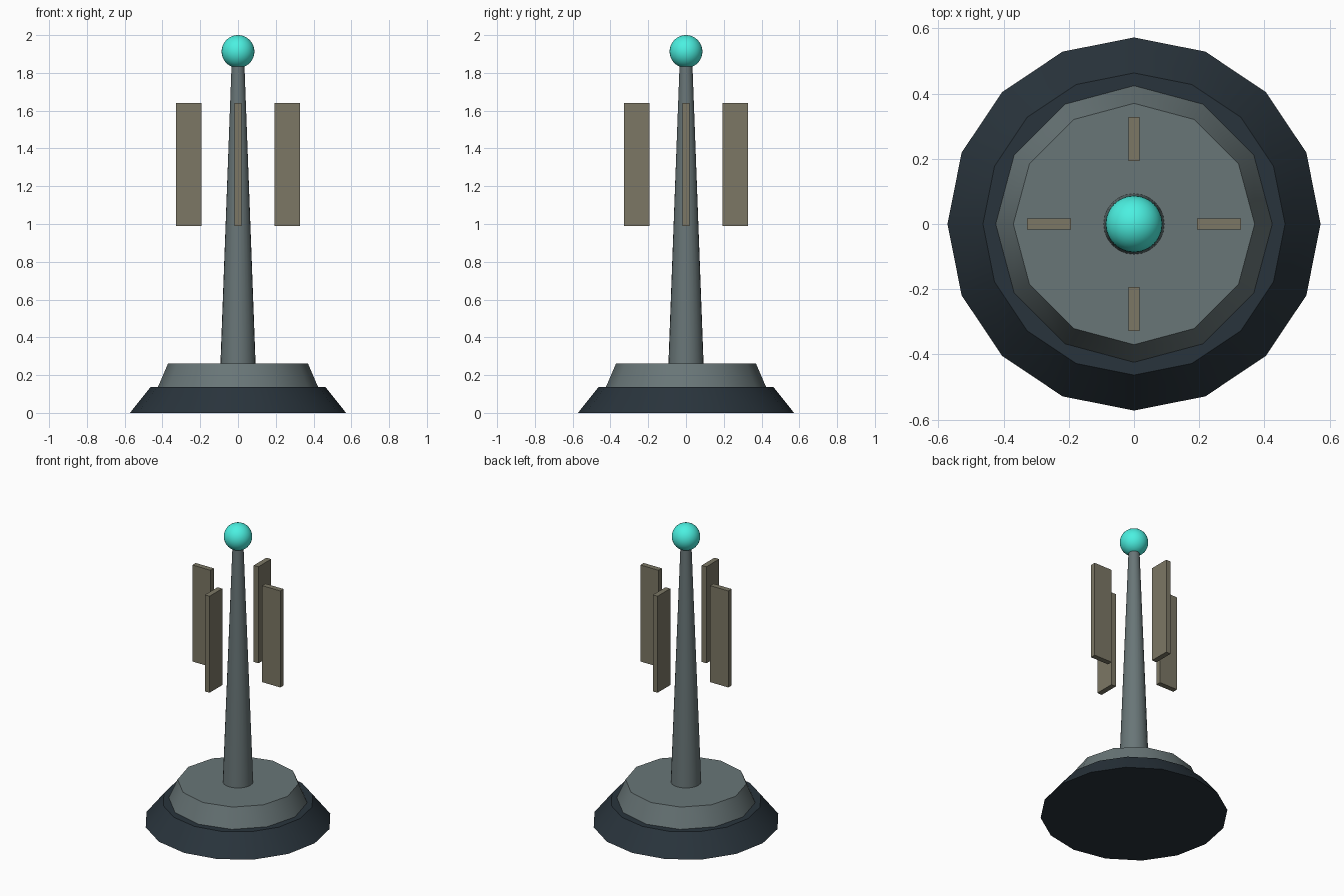
import bpy
from math import cos, sin, pi, radians

if "Cube" in bpy.data.objects:
    bpy.data.objects.remove(bpy.data.objects["Cube"])


def material(name, rgb):
    m = bpy.data.materials.new(name)
    m.diffuse_color = (*rgb, 1)
    m.use_nodes = True
    m.node_tree.nodes["Principled BSDF"].inputs["Base Color"].default_value = m.diffuse_color
    return m


DARK = material("dark_slate", (0.022, 0.034, 0.045))
METAL = material("grey_metal", (0.14, 0.18, 0.185))
PANEL = material("olive_grey", (0.20, 0.185, 0.13))
GLOW = material("turquoise", (0.07, 0.87, 0.75))


def finish(name, mat, smooth=True):
    ob = bpy.context.object
    ob.name = name
    ob.data.materials.append(mat)
    if smooth:
        bpy.ops.object.shade_smooth_by_angle(angle=radians(35))
    return ob


def frustum(name, sides, r1, r2, z1, z2, mat):
    bpy.ops.mesh.primitive_cone_add(vertices=sides, radius1=r1, radius2=r2,
                                    depth=z2 - z1, location=(0, 0, (z1 + z2) / 2))
    return finish(name, mat)


# Stepped base and tapered mast
frustum("lower_base", 16, 0.572, 0.463, 0.0, 0.137, DARK)
frustum("upper_base", 12, 0.424, 0.37, 0.137, 0.262, METAL)
frustum("mast", 24, 0.093, 0.033, 0.262, 1.87, METAL)

# Glowing ball on the tip
bpy.ops.mesh.primitive_uv_sphere_add(segments=32, ring_count=16, radius=0.087,
                                     location=(0, 0, 1.913))
finish("tip_ball", GLOW).data.shade_smooth()

# Four radial fins floating around the mast
for i in range(4):
    a = i * pi / 2
    bpy.ops.mesh.primitive_cube_add(size=1, rotation=(0, 0, a),
                                    location=(0.26 * cos(a), 0.26 * sin(a), 1.315))
    bpy.context.object.scale = (0.135, 0.035, 0.65)
    finish(f"fin_{i + 1}", PANEL, smooth=False)
